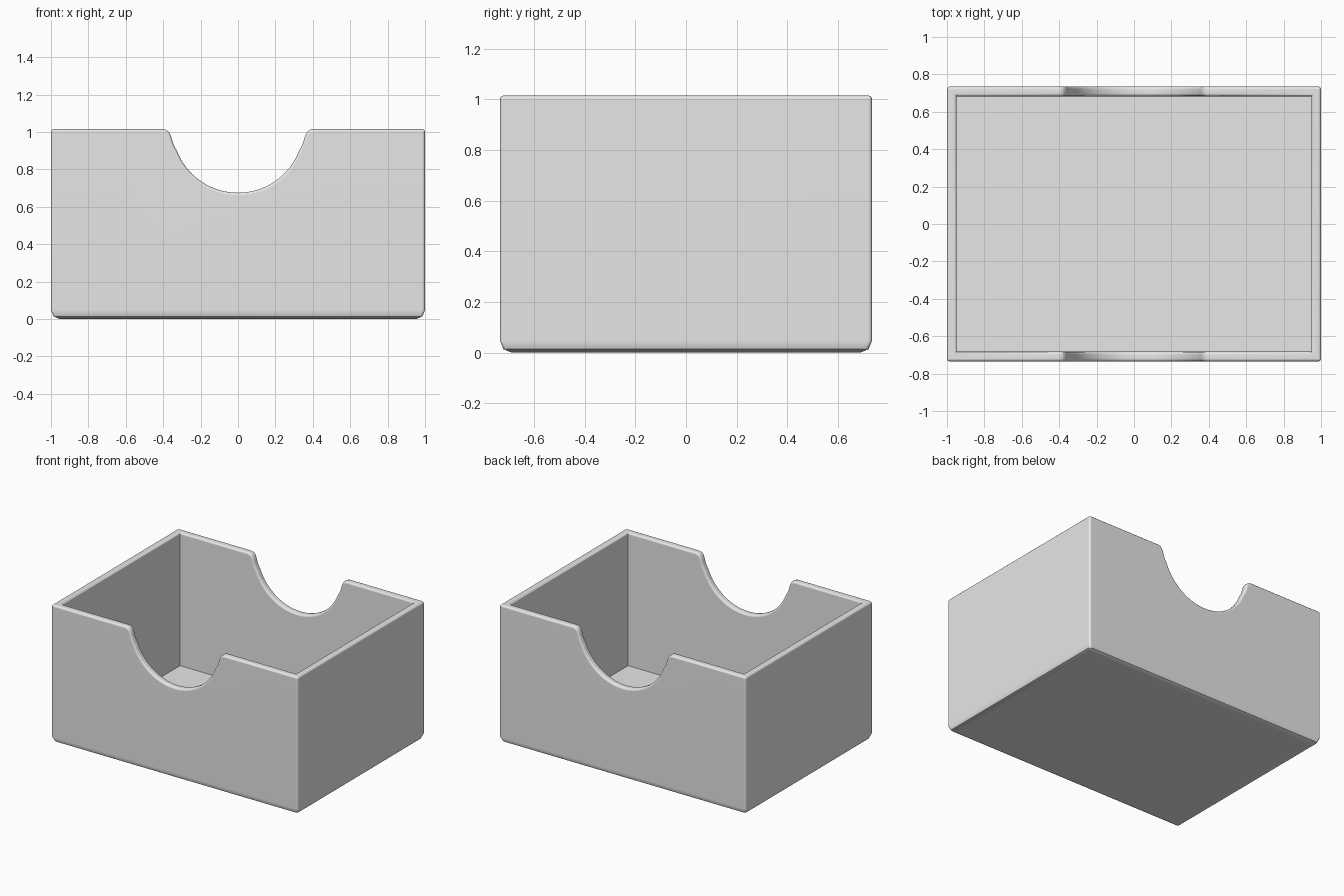
import bpy
import bmesh
import math

cube = bpy.data.objects.get("Cube")
if cube:
    bpy.data.objects.remove(cube, do_unlink=True)

W, D, H = 1.0, 0.735, 1.015       # half width, half depth, height
WALL, FLOOR = 0.052, 0.04
NOTCH_R, NOTCH_Z = 0.35, 1.025    # thumb notch circle
ROUND, FOOT_ROUND = 0.015, 0.047


def notch_profile():
    """Thumb notch from left to right: flared lips joined by an arc."""
    lip = [(0.40, H), (0.385, 1.012), (0.371, 1.002), (0.361, 0.985),
           (0.353, 0.96), (0.344, 0.93)]
    end = math.radians(69)
    steps = 24
    arc = []
    for i in range(steps + 1):
        a = -end + 2 * end * i / steps
        arc.append((NOTCH_R * math.sin(a), NOTCH_Z - NOTCH_R * math.cos(a)))
    return [(-x, z) for x, z in lip] + arc + lip[::-1]


def shell(bm, w, d, base):
    """Four walls and a base; returns the ring of vertices along the rim."""
    path = [(-w, H)] + notch_profile() + [(w, H)]
    front = [bm.verts.new((x, -d, z)) for x, z in path]
    back = [bm.verts.new((-x, d, z)) for x, z in path]
    fl, fr, br, bl = [bm.verts.new((x, y, base))
                      for x, y in ((-w, -d), (w, -d), (w, d), (-w, d))]
    bm.faces.new(front + [fr, fl])
    bm.faces.new(back + [bl, br])
    bm.faces.new((front[-1], back[0], br, fr))
    bm.faces.new((back[-1], front[0], fl, bl))
    bm.faces.new((fl, fr, br, bl))
    return front + back


bm = bmesh.new()
outer = shell(bm, W, D, 0)
inner = shell(bm, W - WALL, D - WALL, FLOOR)

# Rim joining the outer and inner walls
n = len(outer)
rim = {bm.faces.new((outer[i], outer[(i + 1) % n], inner[(i + 1) % n], inner[i]))
       for i in range(n)}
bmesh.ops.recalc_face_normals(bm, faces=bm.faces)

# Wide rounding around the foot
foot = [e for e in bm.edges if all(v.co.z < 0.001 for v in e.verts)]
bmesh.ops.bevel(bm, geom=foot, offset=FOOT_ROUND, segments=2, profile=0.5,
                affect='EDGES', clamp_overlap=True)


def is_corner(e):
    at_corner = all(abs(v.co.x) > W - 0.03 and abs(v.co.y) > D - 0.03
                    for v in e.verts)
    return at_corner and abs(e.verts[0].co.z - e.verts[1].co.z) > 0.01


# Fine rounding on the rim and the outer corners
fine = [e for e in bm.edges
        if sum(f in rim for f in e.link_faces) == 1
        or (is_corner(e) and e.calc_face_angle(0) > 1)]
bmesh.ops.bevel(bm, geom=fine, offset=ROUND, segments=3, profile=0.5,
                affect='EDGES', clamp_overlap=True)
bmesh.ops.recalc_face_normals(bm, faces=bm.faces)

mesh = bpy.data.meshes.new("card_tray")
bm.to_mesh(mesh)
bm.free()
tray = bpy.data.objects.new("card_tray", mesh)
bpy.context.collection.objects.link(tray)

# Plain grey material
grey = bpy.data.materials.new("light_grey")
grey.use_nodes = True
colour = (0.8, 0.8, 0.8, 1)
grey.diffuse_color = colour
for node in grey.node_tree.nodes:
    if node.type == 'BSDF_PRINCIPLED':
        node.inputs["Base Color"].default_value = colour
mesh.materials.append(grey)

# Smooth rounded edges, flat walls
for other in bpy.context.selected_objects:
    other.select_set(False)
tray.select_set(True)
bpy.context.view_layer.objects.active = tray
bpy.ops.object.shade_smooth_by_angle(angle=math.radians(35))
weighted = tray.modifiers.new("flat_walls", 'WEIGHTED_NORMAL')
weighted.keep_sharp = True
